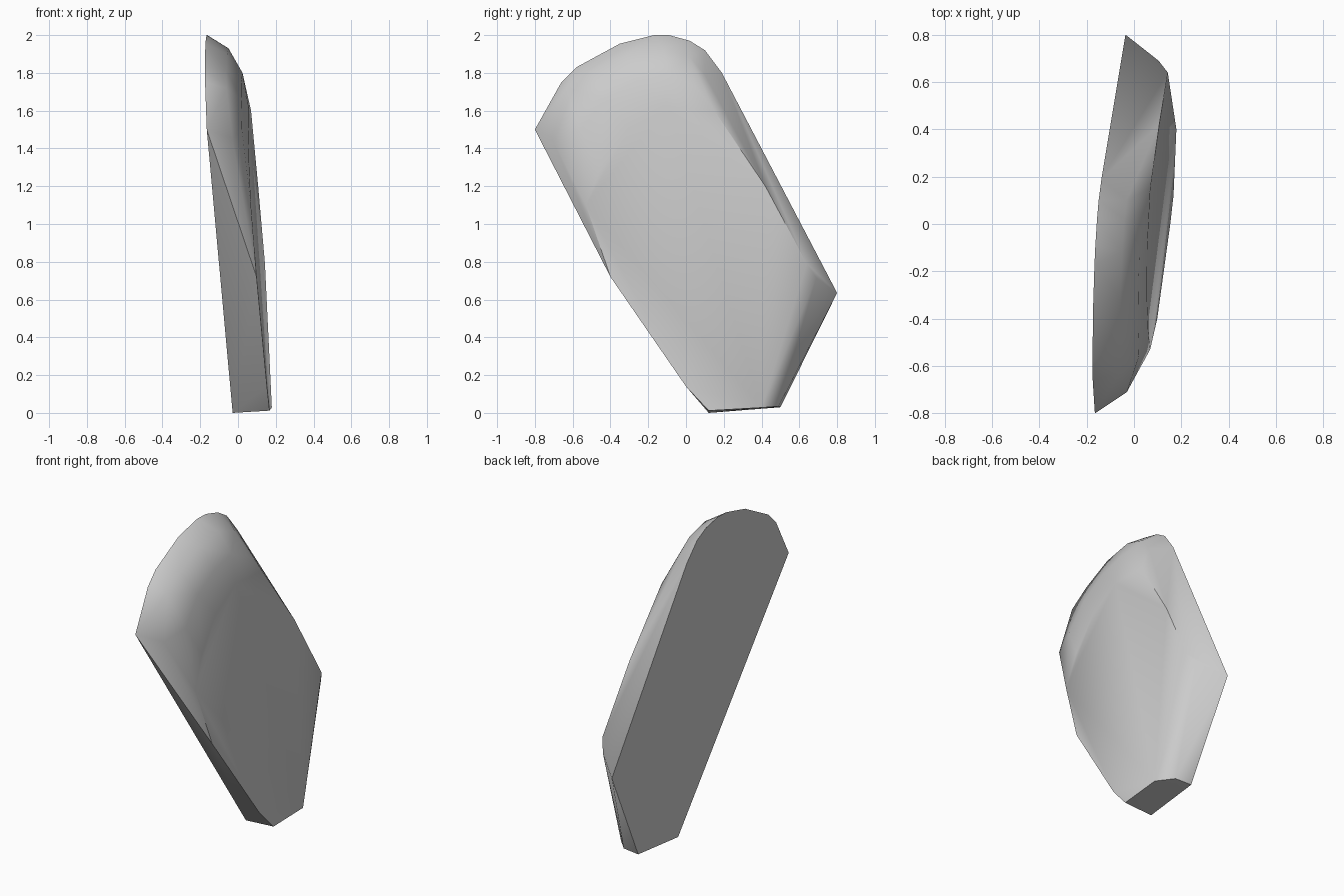
import bpy
import bmesh
import math

cube = bpy.data.objects.get("Cube")
if cube:
    bpy.data.objects.remove(cube, do_unlink=True)


def on_slab(y, z, height):
    """Point at a given height above the tilted flat back plane."""
    return (-0.034 + 0.047 * y - 0.0625 * z + height, y, z)


# Outlines as (y, z) pairs, grouped by height above the flat back
layers = {
    # flat back outline
    0.0: [(-0.8, 1.5), (-0.66, 1.75), (-0.58, 1.83), (-0.35, 1.955),
          (-0.17, 2.0), (-0.09, 2.0), (0.02, 1.97), (0.1, 1.92),
          (0.19, 1.8), (0.8, 0.635), (0.5, 0.03), (0.12, 0.0)],
    # rounded shoulder
    0.11: [(-0.63, 1.72), (-0.5, 1.81), (-0.31, 1.9), (-0.12, 1.93),
           (0.02, 1.885), (0.1, 1.79), (0.49, 0.035)],
    0.128: [(-0.71, 1.455)],
    0.15: [(0.69, 0.715)],
    0.175: [(-0.56, 1.5), (-0.43, 1.66), (-0.26, 1.76), (-0.1, 1.8),
            (0.05, 1.73)],
    # broad front face
    0.196: [(-0.53, 1.1), (-0.4, 0.72), (0.0, 0.14), (0.12, 0.012),
            (0.4, 0.028), (0.64, 0.79), (0.42, 1.2), (0.15, 1.6),
            (-0.1, 1.62), (-0.3, 1.5), (-0.45, 1.3)],
}

# Wrap the outlines in one convex skin
bm = bmesh.new()
for height, outline in layers.items():
    for y, z in outline:
        bm.verts.new(on_slab(y, z, height))
bmesh.ops.convex_hull(bm, input=bm.verts[:])
bmesh.ops.delete(bm, geom=[v for v in bm.verts if not v.link_faces], context="VERTS")
bmesh.ops.dissolve_limit(bm, angle_limit=math.radians(1),
                         verts=bm.verts[:], edges=bm.edges[:])
bmesh.ops.recalc_face_normals(bm, faces=bm.faces[:])

mesh = bpy.data.meshes.new("stone_slab")
bm.to_mesh(mesh)
bm.free()
slab = bpy.data.objects.new("stone_slab", mesh)
bpy.context.collection.objects.link(slab)

# Plain grey stone
stone = bpy.data.materials.new("grey_stone")
stone.use_nodes = True
colour = (0.6, 0.6, 0.6, 1.0)
stone.diffuse_color = colour
stone.node_tree.nodes["Principled BSDF"].inputs["Base Color"].default_value = colour
mesh.materials.append(stone)

# Soft shoulder, crisp side edges
bpy.ops.object.select_all(action="DESELECT")
slab.select_set(True)
bpy.context.view_layer.objects.active = slab
bpy.ops.object.shade_smooth_by_angle(angle=math.radians(45))
